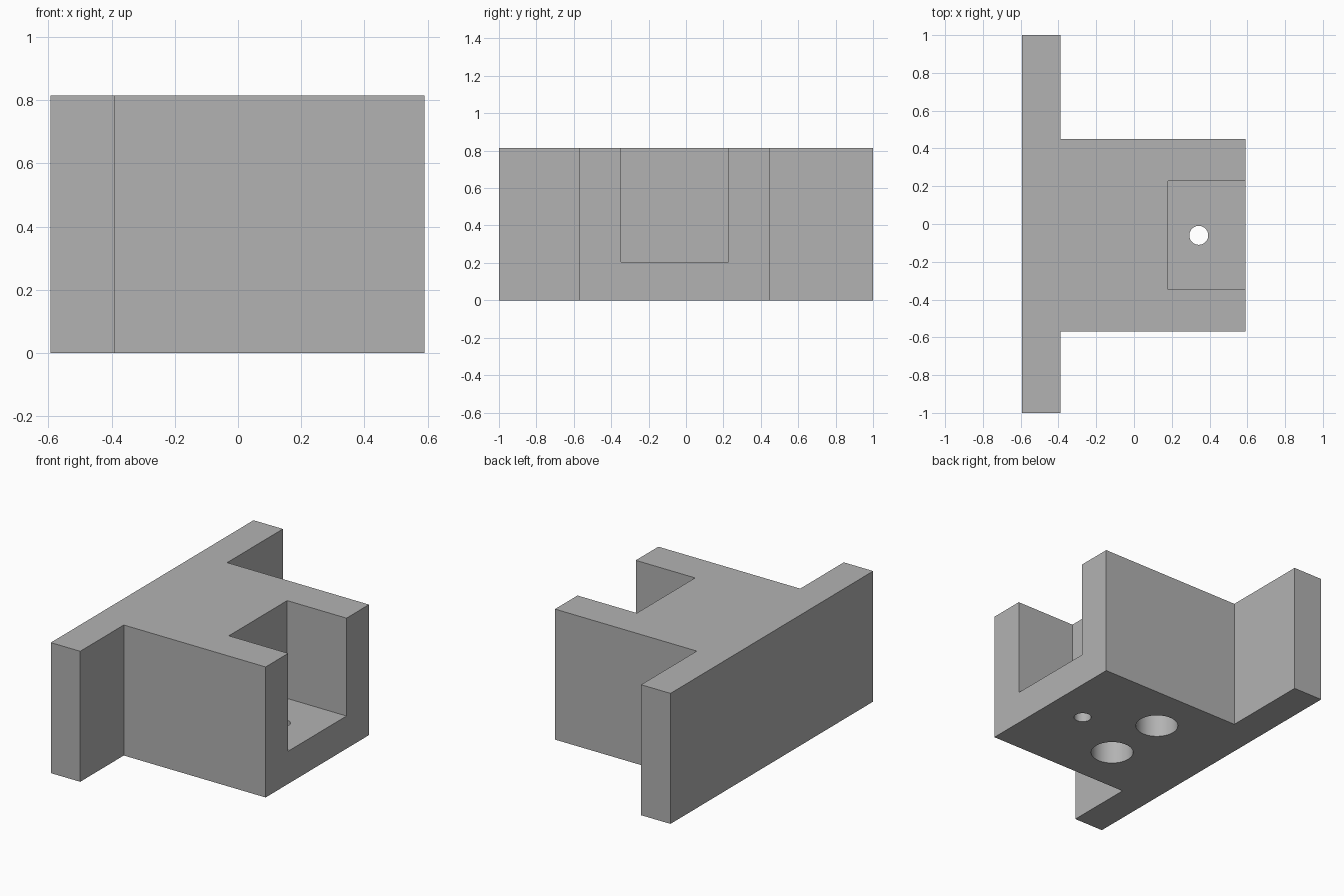
import bpy
import bmesh
import math
from mathutils import Matrix

default_cube = bpy.data.objects.get("Cube")
if default_cube:
    bpy.data.objects.remove(default_cube, do_unlink=True)

HEIGHT = 0.815
MID_Y = -0.06

# Single grey material
grey = bpy.data.materials.new("plain grey")
grey.use_nodes = True
colour = (0.448, 0.448, 0.448, 1.0)
grey.diffuse_color = colour
grey.node_tree.nodes["Principled BSDF"].inputs["Base Color"].default_value = colour


def add_object(name, bm):
    bmesh.ops.recalc_face_normals(bm, faces=bm.faces)
    mesh = bpy.data.meshes.new(name)
    bm.to_mesh(mesh)
    bm.free()
    mesh.materials.append(grey)
    obj = bpy.data.objects.new(name, mesh)
    bpy.context.collection.objects.link(obj)
    return obj


def prism(name, outline, bottom, top):
    """Extrude a plan outline between two heights."""
    bm = bmesh.new()
    face = bm.faces.new([bm.verts.new((x, y, bottom)) for x, y in outline])
    ext = bmesh.ops.extrude_face_region(bm, geom=[face])
    verts = [v for v in ext["geom"] if isinstance(v, bmesh.types.BMVert)]
    bmesh.ops.translate(bm, verts=verts, vec=(0, 0, top - bottom))
    return add_object(name, bm)


def cylinder(name, x, y, radius, bottom, top):
    bm = bmesh.new()
    bmesh.ops.create_cone(
        bm, cap_ends=True, segments=64, radius1=radius, radius2=radius,
        depth=top - bottom, matrix=Matrix.Translation((x, y, (bottom + top) / 2)))
    return add_object(name, bm)


# T-shaped body: back plate with a thick block standing out from it
body = prism("bracket_body", [
    (-0.593, -1), (-0.39, -1), (-0.39, -0.57), (0.59, -0.57),
    (0.59, 0.45), (-0.39, 0.45), (-0.39, 1), (-0.593, 1)], 0, HEIGHT)

# Open slot, its drain hole, and two blind sockets underneath
cutters = [
    prism("slot_cutter", [(0.18, -0.347), (0.8, -0.347), (0.8, 0.228), (0.18, 0.228)], 0.204, 1),
    cylinder("floor_hole_cutter", 0.343, MID_Y, 0.05, -0.1, 0.4),
]
for side, offset in (("front", -0.204), ("back", 0.204)):
    cutters.append(cylinder(side + "_socket_cutter", -0.054, MID_Y + offset, 0.123, -0.1, 0.61))

bpy.ops.object.select_all(action="DESELECT")
body.select_set(True)
bpy.context.view_layer.objects.active = body
for cutter in cutters:
    cutter.hide_render = True
    cut = body.modifiers.new(cutter.name, "BOOLEAN")
    cut.operation = "DIFFERENCE"
    cut.solver = "EXACT"
    cut.object = cutter
    bpy.ops.object.modifier_apply(modifier=cut.name)
    bpy.data.objects.remove(cutter, do_unlink=True)

# Round hole walls stay smooth, every other edge stays crisp
bpy.ops.object.shade_smooth_by_angle(angle=math.radians(30))
